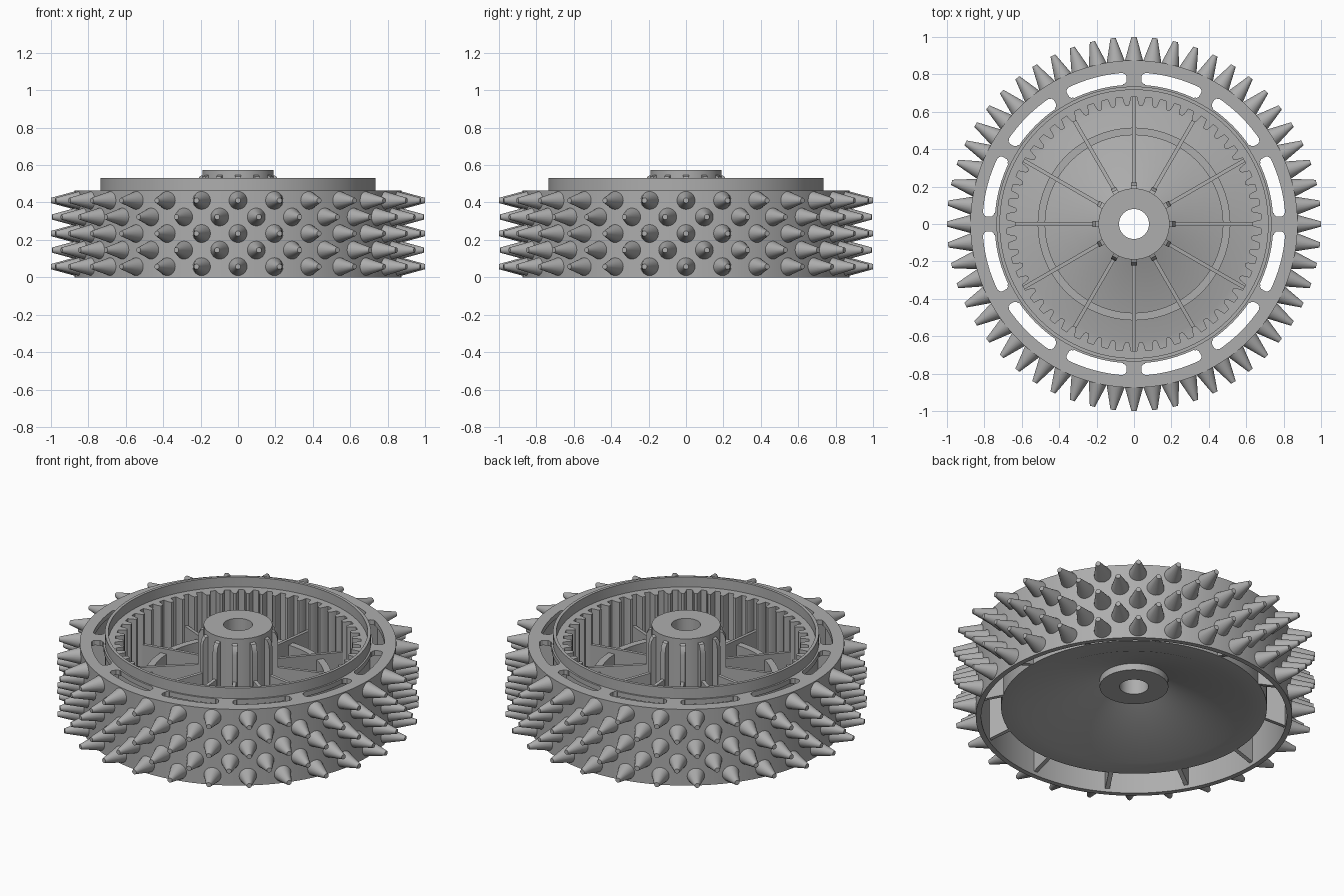
import bpy, bmesh
from math import pi, sin, cos
from mathutils import Matrix

cube = bpy.data.objects.get("Cube")
if cube:
    bpy.data.objects.remove(cube, do_unlink=True)

grey = bpy.data.materials.new("plain grey")
grey.use_nodes = True
colour = (0.42, 0.42, 0.42, 1)
grey.diffuse_color = colour
for node in grey.node_tree.nodes:
    if node.type == 'BSDF_PRINCIPLED':
        node.inputs["Base Color"].default_value = colour


def finish(name, bm):
    """Turn a bmesh into a named, shaded object."""
    bmesh.ops.recalc_face_normals(bm, faces=bm.faces[:])
    mesh = bpy.data.meshes.new(name)
    bm.to_mesh(mesh)
    bm.free()
    mesh.materials.append(grey)
    ob = bpy.data.objects.new(name, mesh)
    bpy.context.collection.objects.link(ob)
    bpy.ops.object.select_all(action='DESELECT')
    ob.select_set(True)
    bpy.context.view_layer.objects.active = ob
    bpy.ops.object.shade_smooth_by_angle()
    return ob


def lathe(name, profile, steps=120):
    """Spin a closed (radius, height) profile around z."""
    bm = bmesh.new()
    rings = [[bm.verts.new((r * cos(a), r * sin(a), z)) for r, z in profile]
             for a in (2 * pi * i / steps for i in range(steps))]
    n = len(profile)
    for i in range(steps):
        p, q = rings[i], rings[(i + 1) % steps]
        for j in range(n):
            k = (j + 1) % n
            bm.faces.new((p[j], q[j], q[k], p[k]))
    return finish(name, bm)


def add_prism(bm, points, depth, matrix):
    """Add a flat outline and its extrusion, both placed by matrix."""
    low = [bm.verts.new(matrix @ p) for p in points]
    high = [bm.verts.new(matrix @ (p + depth)) for p in points]
    bm.faces.new(low)
    bm.faces.new(high)
    for j in range(len(low)):
        k = (j + 1) % len(low)
        bm.faces.new((low[j], low[k], high[k], high[j]))


def radial_array(name, count, points, depth):
    from mathutils import Vector
    bm = bmesh.new()
    points = [Vector(p) for p in points]
    for i in range(count):
        add_prism(bm, points, Vector(depth), Matrix.Rotation(2 * pi * i / count, 4, 'Z'))
    return finish(name, bm)


def upright(profile, width):
    """Outline in the radial plane, with the depth that centres it."""
    return [(r, -width / 2, z) for r, z in profile], (0, width, 0)


def level(half, z0, z1):
    """Outline mirrored across the radial axis, with its height."""
    outline = half + [(r, -w) for r, w in reversed(half)]
    return [(r, w, z0) for r, w in outline], (0, 0, z1 - z0)


# Outer tread band with the flange that frames the slots
lathe("tread_rim", [(0.845, 0), (0.875, 0), (0.875, 0.465), (0.81, 0.465),
                    (0.81, 0.435), (0.845, 0.435)])

# Drum wall, stepped lip and coned floor in one section
lathe("drum", [(0.735, 0.06), (0.735, 0.435), (0.745, 0.435), (0.745, 0.465),
               (0.735, 0.465), (0.735, 0.53), (0.717, 0.53), (0.717, 0.47),
               (0.68, 0.47), (0.68, 0.09), (0.62, 0.09), (0.19, 0.26),
               (0.19, 0.23), (0.62, 0.06)])

# Hub with its bore, and the circular stiffener on the floor
lathe("hub", [(0.08, 0.19), (0.19, 0.19), (0.19, 0.575), (0.08, 0.575)], 64)
lathe("floor_ring", [(0.475, 0.13), (0.515, 0.11), (0.515, 0.27), (0.475, 0.27)])

# Internal gear teeth
tooth = [(0.69, 0.026), (0.665, 0.02), (0.642, 0.014), (0.633, 0.007)]
radial_array("gear_teeth", 54, *level(tooth, 0.08, 0.47))

# Floor ribs and the hub gussets above them
rib = [(0.18, 0.245), (0.62, 0.075), (0.69, 0.075), (0.69, 0.28), (0.18, 0.33)]
radial_array("floor_ribs", 12, *upright(rib, 0.02))
gusset = [(0.18, 0.25), (0.222, 0.25), (0.222, 0.49), (0.217, 0.52),
          (0.205, 0.54), (0.18, 0.55)]
radial_array("hub_gussets", 12, *upright(gusset, 0.03))

# Flange bridges with rounded slot corners, and the webs beneath them
bridge = [(0.735, 0.06), (0.747, 0.058), (0.752, 0.047), (0.762, 0.04),
          (0.79, 0.04), (0.8, 0.046), (0.806, 0.058), (0.82, 0.06)]
radial_array("flange_bridges", 12, *level(bridge, 0.435, 0.465))
web = [(0.73, 0.06), (0.85, 0.02), (0.85, 0.44), (0.73, 0.44)]
radial_array("rim_webs", 12, *upright(web, 0.025))

# Five staggered rows of blunt tread spikes
bm = bmesh.new()
per_row = 28
for row in range(5):
    height = 0.057 + row * 0.0885
    for i in range(per_row):
        angle = 2 * pi * (i + 0.5 * (row % 2)) / per_row
        place = (Matrix.Rotation(angle, 4, 'Z')
                 @ Matrix.Translation((0.93, 0, height))
                 @ Matrix.Rotation(pi / 2, 4, 'Y'))
        bmesh.ops.create_cone(bm, cap_ends=True, segments=24, radius1=0.052,
                              radius2=0.014, depth=0.14, matrix=place)
finish("tread_spikes", bm)
